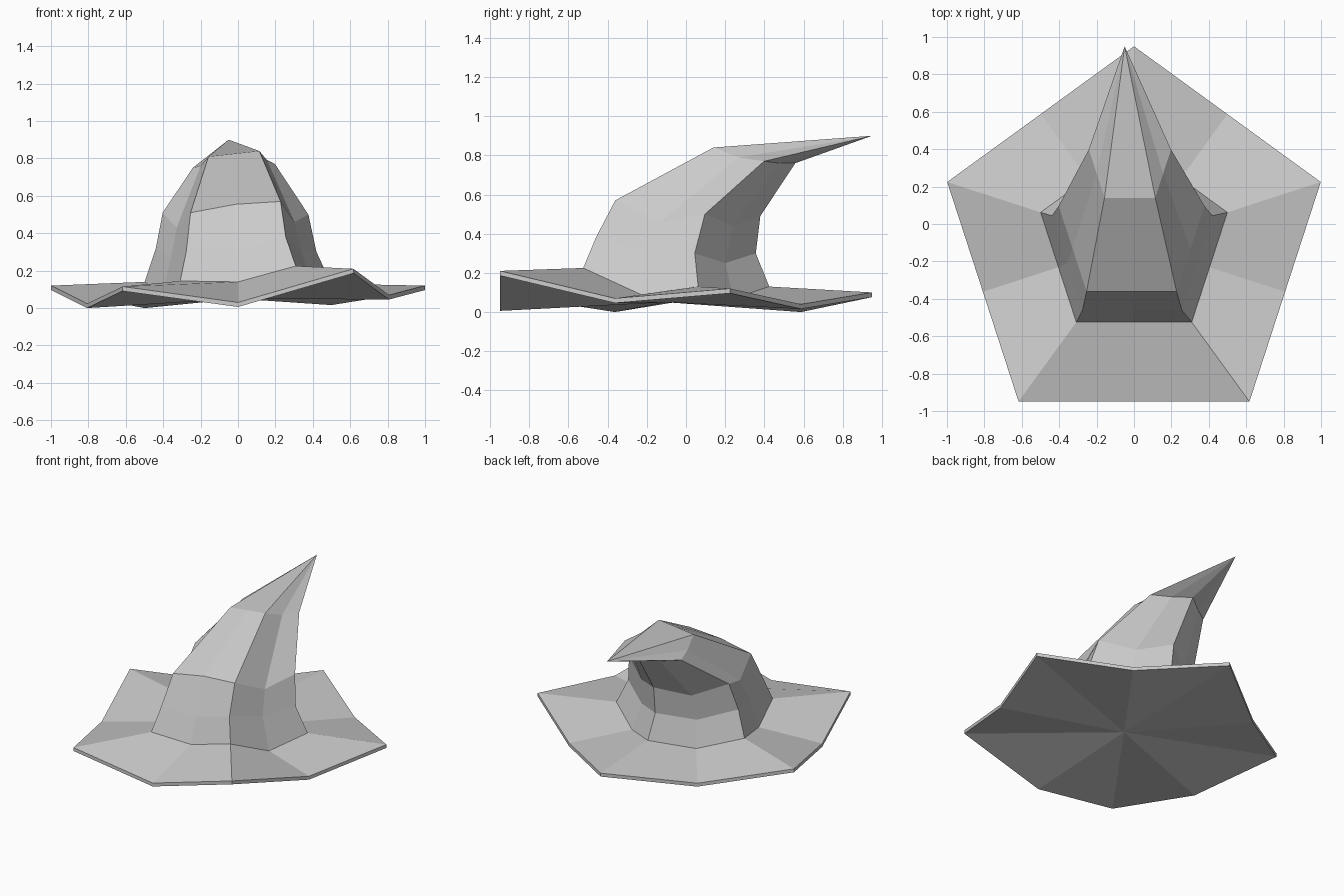
import bpy
import math
from mathutils import Vector

default_cube = bpy.data.objects.get("Cube")
if default_cube:
    bpy.data.objects.remove(default_cube, do_unlink=True)

# Single plain colour
felt = bpy.data.materials.new("grey_felt")
felt.use_nodes = True
felt.diffuse_color = (0.6, 0.6, 0.6, 1)
felt.node_tree.nodes["Principled BSDF"].inputs["Base Color"].default_value = felt.diffuse_color

# Pentagon outline with edge midpoints, counter-clockwise from the back corner
corners = [Vector((math.cos(a), math.sin(a))) * 1.05
           for a in (math.radians(90 + 72 * k) for k in range(5))]
outline = []
for k, corner in enumerate(corners):
    outline += [corner, (corner + corners[(k + 1) % 5]) / 2]
SIDES = len(outline)


def ring(scale, centre_x, centre_y, heights):
    """Scaled outline whose points rise and sag by the given heights."""
    return [(centre_x + p.x * scale, centre_y + p.y * scale, z)
            for p, z in zip(outline, heights)]


def skin(name, rings, start=None, end=None):
    """Bridge the rings in order; fan each open end to a point if given."""
    verts = [point for loop in rings for point in loop]
    faces = []
    for level in range(len(rings) - 1):
        low, high = level * SIDES, (level + 1) * SIDES
        for i in range(SIDES):
            j = (i + 1) % SIDES
            faces.append((low + i, low + j, high + j, high + i))
    if start:
        faces += [((i + 1) % SIDES, i, len(verts)) for i in range(SIDES)]
        verts.append(start)
    if end:
        last = (len(rings) - 1) * SIDES
        faces += [(last + i, last + (i + 1) % SIDES, len(verts)) for i in range(SIDES)]
        verts.append(end)
    mesh = bpy.data.meshes.new(name)
    mesh.from_pydata(verts, [], faces)
    mesh.materials.append(felt)
    mesh.update()
    obj = bpy.data.objects.new(name, mesh)
    bpy.context.collection.objects.link(obj)
    return obj


# Wavy rim, and the seam where the brim meets the crown
THICKNESS = 0.024
rim_heights = (.10, .024, .12, .024, .115, .03, .21, .07, .12, .04)
rim_top = ring(1, 0, -.1, rim_heights)
rim_bottom = ring(1, 0, -.1, [z - THICKNESS for z in rim_heights])
seam = ring(.5, 0, -.1, (.13, .07, .14, .08, .145, .14, .225, .09, .13, .07))

# Brim: underside fan, thin edge and upper surface
skin("hat_brim", [rim_bottom, rim_top, seam], start=(0, -.1, .05))

# Crown: three sagging rings leaning back to a pointed tip
lower = ring(.43, -.01, -.095, (.30, .25, .32, .27, .31, .31, .38, .31, .30, .25))
middle = ring(.39, -.013, -.03, (.49, .43, .51, .43, .51, .555, .57, .46, .50, .44))
upper = ring(.22, -.022, .327, (.76, .745, .75, .76, .81, .825, .84, .79, .77, .76))
skin("hat_crown", [seam, lower, middle, upper], end=(-.05, .95, .90))
